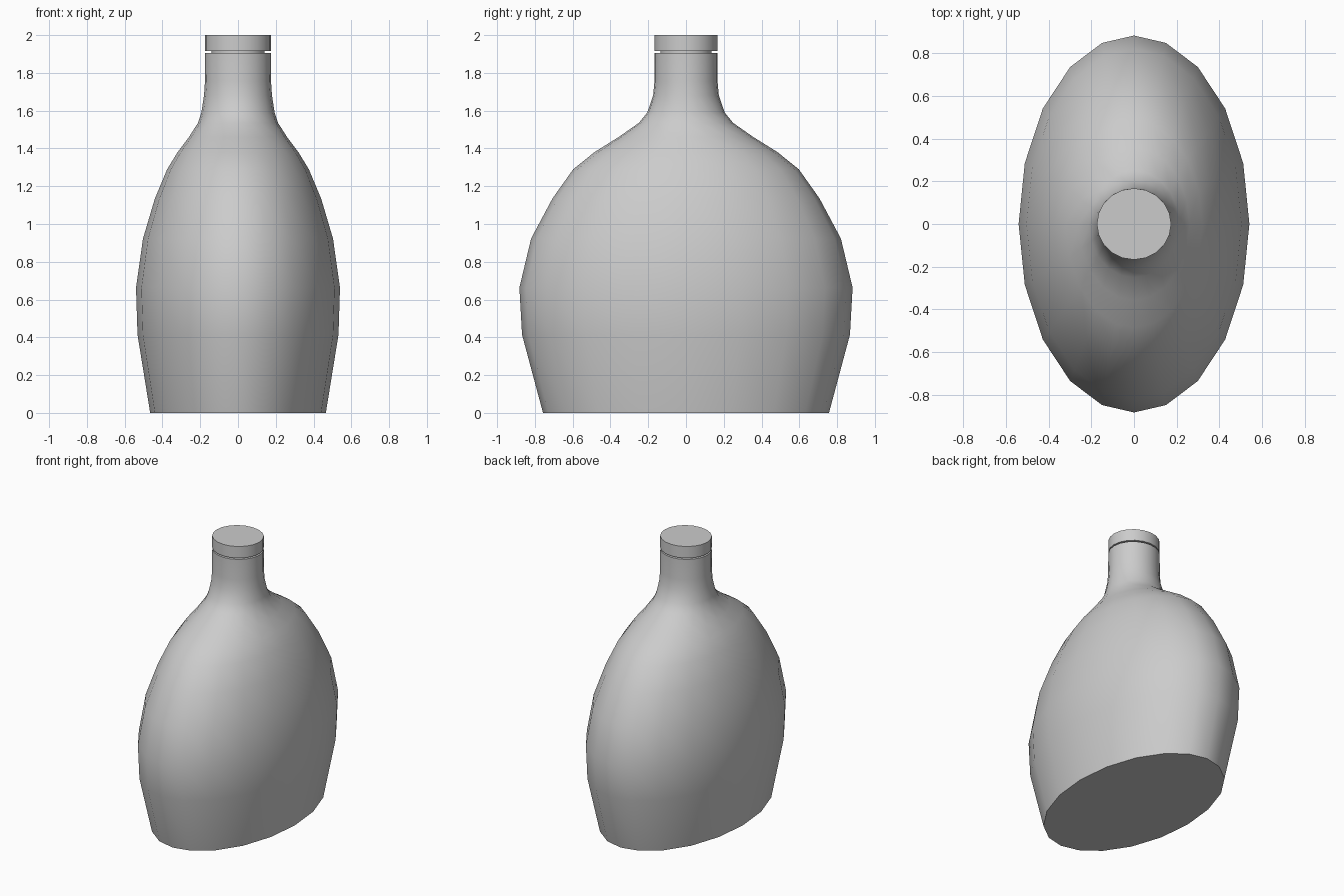
import bpy, bmesh
from math import sin, cos, radians, pi

if "Cube" in bpy.data.objects:
    bpy.data.objects.remove(bpy.data.objects["Cube"])

# Quarter-section angles measured from +y, mirrored into a 20-sided ellipse
QUARTER = [0, 16.1, 33.6, 52.2, 71.2, 90]
HALF = QUARTER + [180 - a for a in QUARTER[-2::-1]]
BODY_ANGLES = [radians(a) for a in HALF + [360 - a for a in HALF[-2:0:-1]]]
ROUND_ANGLES = [2 * pi * i / 20 for i in range(20)]


def loft(name, profile, angles, closed=True):
    """Skin elliptical rings given as (z, half width x, half width y)."""
    bm = bmesh.new()
    rings = [[bm.verts.new((rx * sin(a), ry * cos(a), z)) for a in angles]
             for z, rx, ry in profile]
    n = len(angles)
    for lo, hi in zip(rings, rings[1:]):
        for i in range(n):
            j = (i + 1) % n
            bm.faces.new((lo[i], lo[j], hi[j], hi[i]))
    if closed:
        bm.faces.new(rings[0])
        bm.faces.new(rings[-1])
    bmesh.ops.recalc_face_normals(bm, faces=bm.faces)
    mesh = bpy.data.meshes.new(name)
    bm.to_mesh(mesh)
    bm.free()
    obj = bpy.data.objects.new(name, mesh)
    bpy.context.collection.objects.link(obj)
    bpy.ops.object.select_all(action='DESELECT')
    bpy.context.view_layer.objects.active = obj
    obj.select_set(True)
    bpy.ops.object.shade_smooth_by_angle(angle=radians(50))
    return obj


# Flask body with shoulders and neck
loft("flask_body", [
    (0.0, 0.465, 0.757), (0.414, 0.532, 0.868), (0.663, 0.54, 0.882),
    (0.923, 0.503, 0.82), (1.135, 0.44, 0.707), (1.29, 0.375, 0.597),
    (1.38, 0.32, 0.485), (1.46, 0.26, 0.357), (1.535, 0.212, 0.25),
    (1.59, 0.194, 0.205), (1.68, 0.18, 0.174), (1.755, 0.175, 0.167),
    (1.905, 0.174, 0.167)], BODY_ANGLES)

# Narrow stem visible in the gap under the cap
loft("stopper_stem", [(1.905, 0.14, 0.136), (1.915, 0.14, 0.136)],
     ROUND_ANGLES, closed=False)

# Cap
loft("cap", [(1.915, 0.174, 0.167), (2.0, 0.174, 0.167)], ROUND_ANGLES)
